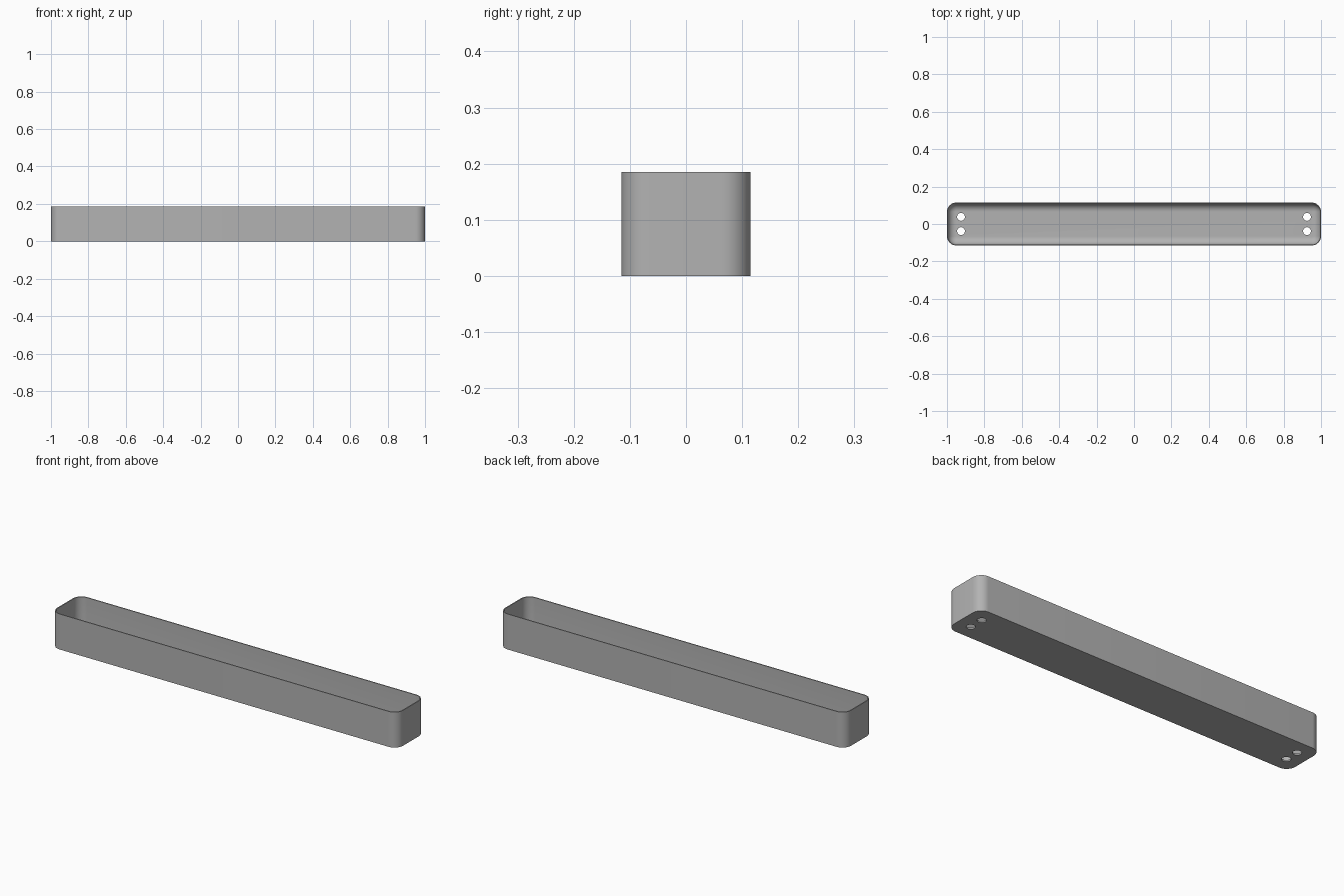
import bpy, bmesh, math

cube = bpy.data.objects.get("Cube")
if cube:
    bpy.data.objects.remove(cube, do_unlink=True)

HALF_X, HALF_Y, HEIGHT = 1.0, 0.115, 0.185
CORNER, WALL, FLOOR, FILLET = 0.05, 0.005, 0.008, 0.043
SEGMENTS = 10

grey = bpy.data.materials.new("plain_grey")
grey.use_nodes = True
colour = (0.45, 0.45, 0.45, 1)
grey.diffuse_color = colour
grey.node_tree.nodes["Principled BSDF"].inputs["Base Color"].default_value = colour


def rounded_ring(bm, inset, z):
    """Rounded rectangle of vertices, inset from the outer outline."""
    r = CORNER - inset
    ring = []
    for quarter, (sx, sy) in enumerate([(1, 1), (-1, 1), (-1, -1), (1, -1)]):
        for i in range(SEGMENTS + 1):
            a = math.pi / 2 * (quarter + i / SEGMENTS)
            ring.append(bm.verts.new((sx * (HALF_X - CORNER) + r * math.cos(a),
                                      sy * (HALF_Y - CORNER) + r * math.sin(a), z)))
    return ring


# Wall section: outside, rim, inside, then the fillet down to the floor
section = [(0, 0), (0, HEIGHT), (WALL, HEIGHT)]
for i in range(SEGMENTS + 1):
    a = math.pi / 2 * i / SEGMENTS
    section.append((WALL + FILLET * (1 - math.cos(a)),
                    FLOOR + FILLET * (1 - math.sin(a))))

bm = bmesh.new()
rings = [rounded_ring(bm, inset, z) for inset, z in section]
for low, high in zip(rings, rings[1:]):
    for i in range(len(low)):
        j = (i + 1) % len(low)
        bm.faces.new((low[i], low[j], high[j], high[i]))
bm.faces.new(rings[0][::-1])
bm.faces.new(rings[-1])
bmesh.ops.recalc_face_normals(bm, faces=bm.faces)
mesh = bpy.data.meshes.new("tray")
bm.to_mesh(mesh)
bm.free()
mesh.materials.append(grey)
tray = bpy.data.objects.new("tray", mesh)
bpy.context.collection.objects.link(tray)

# Screw holes: two through the floor at each end
for x in (-0.925, 0.925):
    for y in (-0.038, 0.038):
        bpy.ops.mesh.primitive_cylinder_add(vertices=32, radius=0.021, depth=0.06,
                                            location=(x, y, 0))
        cutter = bpy.context.object
        cutter.name = "hole_cutter"
        cutter.hide_render = True
        cutter.data.materials.append(grey)
        cut = tray.modifiers.new("hole", 'BOOLEAN')
        cut.operation = 'DIFFERENCE'
        cut.solver = 'EXACT'
        cut.object = cutter
        bpy.context.view_layer.objects.active = tray
        bpy.ops.object.modifier_apply(modifier=cut.name)
        bpy.data.objects.remove(cutter, do_unlink=True)

bpy.ops.object.select_all(action='DESELECT')
tray.select_set(True)
bpy.context.view_layer.objects.active = tray
bpy.ops.object.shade_smooth_by_angle(angle=math.radians(30))
